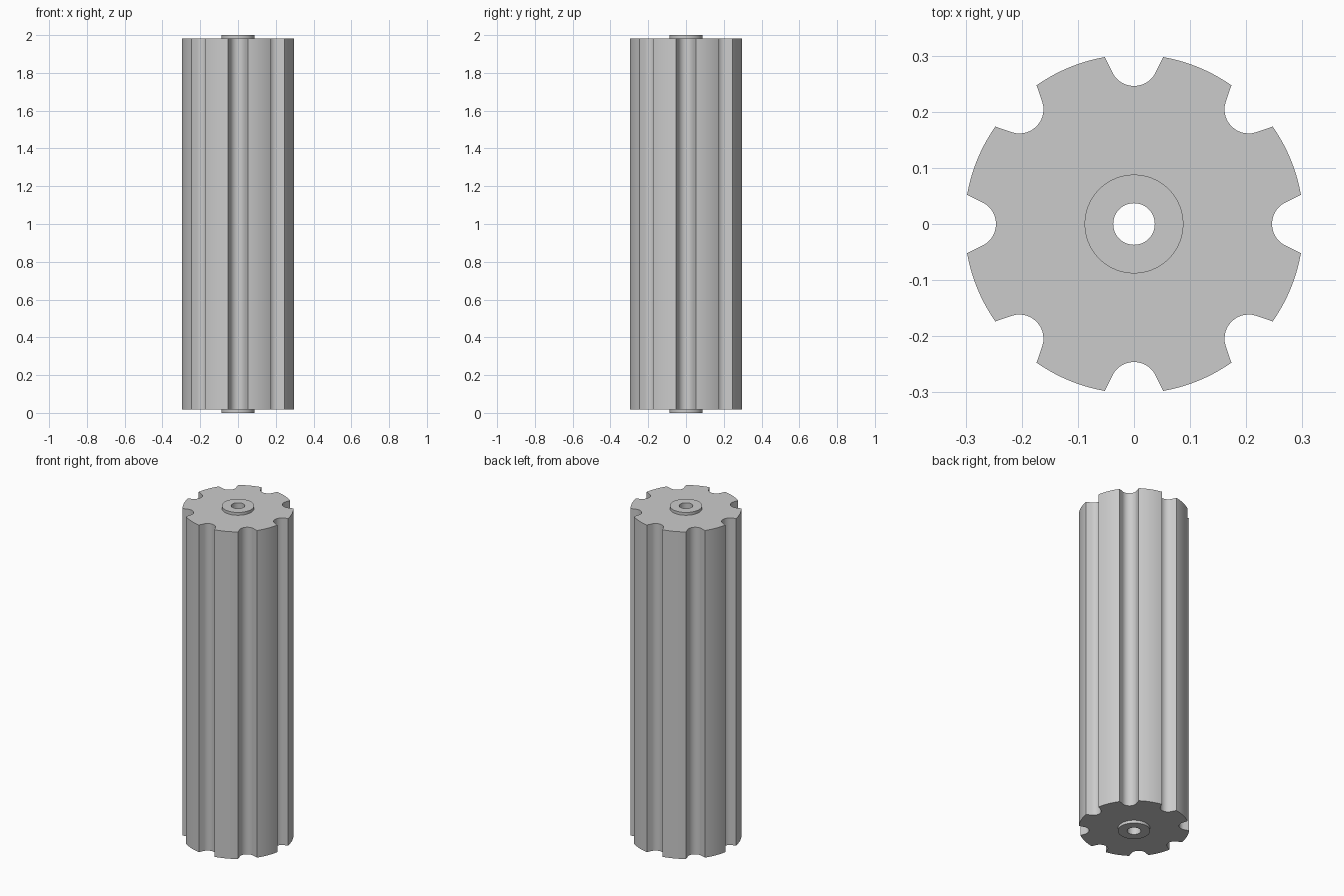
import bpy, bmesh
from math import sin, cos, pi, atan2, hypot, radians

cube = bpy.data.objects.get("Cube")
if cube:
    bpy.data.objects.remove(cube, do_unlink=True)

TEETH = 8
OUTER, HUB, BORE = 0.302, 0.088, 0.037
HEIGHT, BOSS = 2.0, 0.017
GROOVE_R, GROOVE_C = 0.043, 0.289   # groove arc radius and centre distance
MOUTH = 0.052                       # half width of the groove mouth

steel = bpy.data.materials.new("grey_steel")
steel.use_nodes = True
colour = (0.6, 0.6, 0.6, 1)
steel.diffuse_color = colour
steel.node_tree.nodes["Principled BSDF"].inputs["Base Color"].default_value = colour


def tooth_profile():
    """One pitch as (angle, radius): round groove, straight flank, outer land."""
    pts = []
    for i in range(-7, 8):
        a = radians(61) * i / 7
        across, out = GROOVE_R * sin(a), GROOVE_C - GROOVE_R * cos(a)
        pts.append((atan2(across, out), hypot(across, out)))
    start = atan2(MOUTH, hypot(OUTER, 0) * cos(MOUTH / OUTER))
    end = 2 * pi / TEETH - start
    pts += [(start + (end - start) * i / 10, OUTER) for i in range(11)]
    return pts


outline = [(a + 2 * pi * k / TEETH, r)
           for k in range(TEETH) for a, r in tooth_profile()]

# Closed section of the roller; None follows the fluted outline
section = [(BORE, 0), (HUB, 0), (HUB, BOSS), (None, BOSS),
           (None, HEIGHT - BOSS), (HUB, HEIGHT - BOSS), (HUB, HEIGHT), (BORE, HEIGHT)]

bm = bmesh.new()
rings = [[bm.verts.new(((radius or r) * cos(a), (radius or r) * sin(a), z))
          for a, r in outline] for radius, z in section]
n = len(outline)
for j, ring in enumerate(rings):
    above = rings[(j + 1) % len(rings)]
    for i in range(n):
        k = (i + 1) % n
        bm.faces.new((ring[i], ring[k], above[k], above[i]))
bmesh.ops.recalc_face_normals(bm, faces=bm.faces[:])

mesh = bpy.data.meshes.new("fluted_roller")
bm.to_mesh(mesh)
bm.free()
mesh.materials.append(steel)
roller = bpy.data.objects.new("fluted_roller", mesh)
bpy.context.collection.objects.link(roller)

bpy.ops.object.select_all(action="DESELECT")
roller.select_set(True)
bpy.context.view_layer.objects.active = roller
bpy.ops.object.shade_smooth_by_angle(angle=radians(30))
